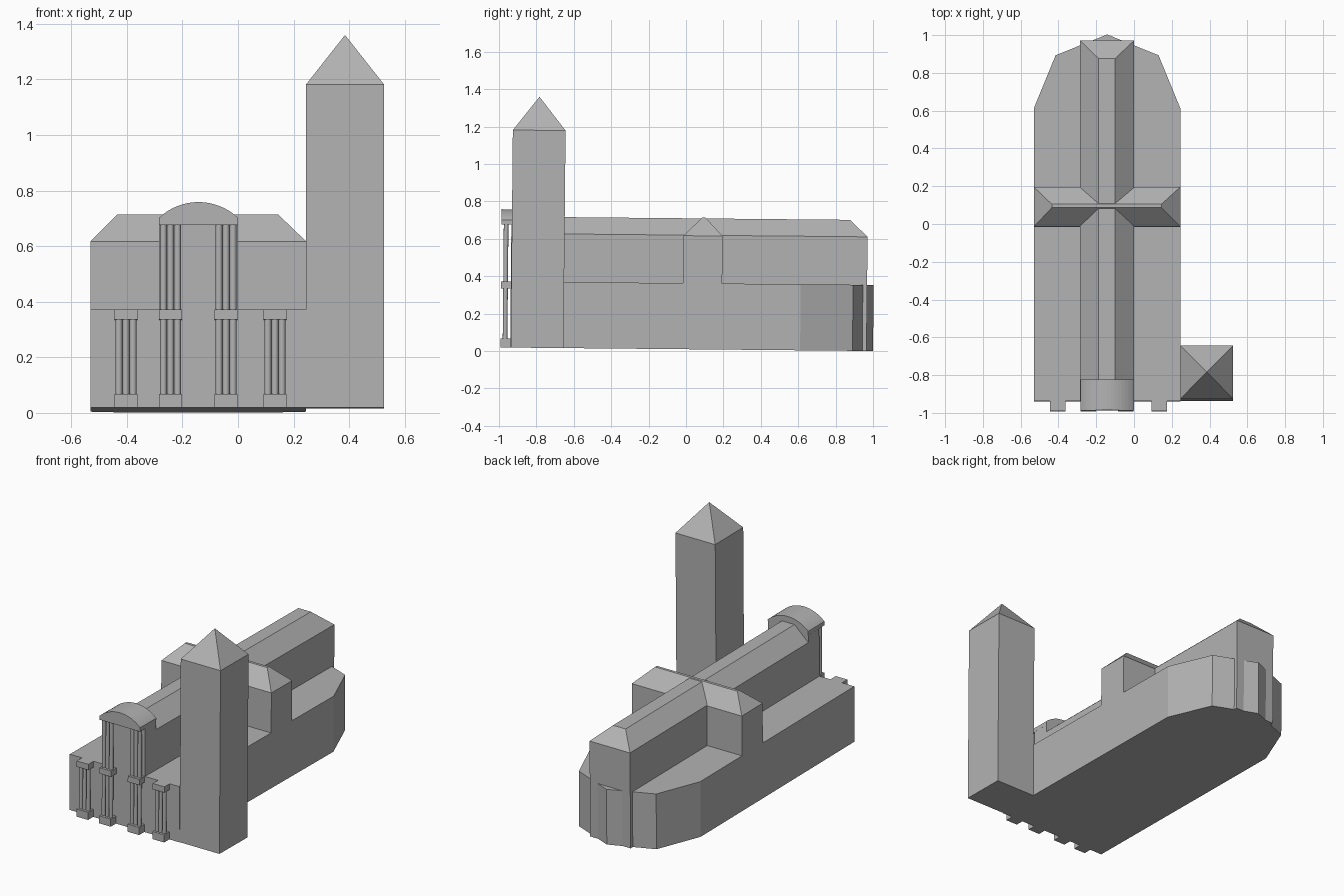
import bpy, bmesh, math
from mathutils import Matrix

cube = bpy.data.objects.get("Cube")
if cube:
    bpy.data.objects.remove(cube, do_unlink=True)

stone = bpy.data.materials.new("grey_stone")
stone.use_nodes = True
GREY = (0.45, 0.45, 0.45, 1)
stone.diffuse_color = GREY
stone.node_tree.nodes["Principled BSDF"].inputs["Base Color"].default_value = GREY

# The whole building leans very slightly: the front sits a touch higher
LEAN = Matrix.Translation((0, 0, 0.01)) @ Matrix.Rotation(-0.0095, 4, "X")


def finish(name, bm):
    bmesh.ops.recalc_face_normals(bm, faces=bm.faces)
    bm.transform(LEAN)
    mesh = bpy.data.meshes.new(name)
    bm.to_mesh(mesh)
    bm.free()
    mesh.materials.append(stone)
    obj = bpy.data.objects.new(name, mesh)
    bpy.context.collection.objects.link(obj)
    return obj


def prism(name, outline, start, depth):
    """Extrude a closed 3D outline along the vector depth."""
    bm = bmesh.new()
    face = bm.faces.new([bm.verts.new(p) for p in outline])
    made = bmesh.ops.extrude_face_region(bm, geom=[face])["geom"]
    bmesh.ops.translate(bm, vec=depth, verts=[v for v in made if isinstance(v, bmesh.types.BMVert)])
    bmesh.ops.translate(bm, vec=start, verts=bm.verts)
    return finish(name, bm)


def rect(x0, x1, y0, y1, z):
    return [(x0, y0, z), (x1, y0, z), (x1, y1, z), (x0, y1, z)]


def box(name, x0, x1, y0, y1, z0, z1):
    return prism(name, rect(x0, x1, y0, y1, 0), (0, 0, z0), (0, 0, z1 - z0))


def hall(name, base, z0, eaves, top, ridge):
    """Walls from z0 to the eaves, closed by a hipped roof with a flat ridge."""
    bm = bmesh.new()
    rings = [[bm.verts.new(p) for p in rect(*r, z)]
             for r, z in ((base, z0), (base, eaves), (top, ridge))]
    for low, high in zip(rings, rings[1:]):
        for i in range(4):
            j = (i + 1) % 4
            bm.faces.new((low[i], low[j], high[j], high[i]))
    bm.faces.new(rings[0])
    bm.faces.new(rings[-1])
    return finish(name, bm)


def column(name, x, z0, z1):
    bm = bmesh.new()
    bmesh.ops.create_cone(bm, cap_ends=True, segments=16, radius1=0.0125, radius2=0.0125, depth=z1 - z0,
                          matrix=Matrix.Translation((x, -0.968, (z0 + z1) / 2)))
    obj = finish(name, bm)
    bpy.context.view_layer.objects.active = obj
    obj.select_set(True)
    bpy.ops.object.shade_smooth_by_angle(angle=math.radians(40))
    obj.select_set(False)


MID, AISLE = -0.142, 0.353

# Low aisles with the faceted apse at the back
aisle_plan = [(-0.53, -0.94, 0), (0.245, -0.94, 0), (0.245, 0.61, 0), (0.13, 0.89, 0),
              (MID, 1.0, 0), (-0.415, 0.89, 0), (-0.53, 0.61, 0)]
prism("aisles", aisle_plan, (0, 0, 0), (0, 0, AISLE))

# Tall nave and crossing transept
hall("nave", (-0.285, 0.0, -0.86, 0.965), 0, 0.61, (-0.188, -0.1, -0.86, 0.87), 0.70)
hall("transept", (-0.53, 0.245, -0.02, 0.19), AISLE, 0.607, (-0.435, 0.145, 0.08, 0.098), 0.704)

# Entrance block carrying the arched gable
box("entrance_wall", -0.285, 0.0, -0.94, -0.83, 0, 0.657)
half, spring, rise = 0.1425, 0.682, 0.057
radius = (half ** 2 + rise ** 2) / (2 * rise)
sweep = math.asin(half / radius)
arch = [(MID - half, 0, 0.657), (MID + half, 0, 0.657)]
for i in range(17):
    a = sweep * (1 - i / 8)
    arch.append((MID + radius * math.sin(a), 0, spring + rise - radius * (1 - math.cos(a))))
gable = prism("arched_gable", arch, (0, -0.993, 0), (0, 0.163, 0))

# Bell tower with pyramid roof
box("tower", 0.245, 0.525, -0.937, -0.655, 0, 1.163)
bm = bmesh.new()
corners = [bm.verts.new(p) for p in rect(0.245, 0.525, -0.937, -0.655, 1.163)]
apex = bm.verts.new((0.385, -0.796, 1.342))
for i in range(4):
    bm.faces.new((corners[i], corners[(i + 1) % 4], apex))
bm.faces.new(corners)
finish("tower_roof", bm)

# Clustered columns on plinths; the inner pairs rise to the gable
for n, (x, tall) in enumerate([(-0.403, False), (-0.243, True), (-0.043, True), (0.133, False)]):
    for part, z0, z1 in (("plinth", 0, 0.048), ("capital", 0.316, AISLE)):
        box(f"{part}_{n}", x - 0.041, x + 0.041, -0.993, -0.94, z0, z1)
    for k in (-1, 0, 1):
        column(f"lower_column_{n}_{k + 1}", x + 0.0255 * k, 0.048, 0.316)
        if tall:
            column(f"upper_column_{n}_{k + 1}", x + 0.0255 * k, AISLE, 0.657)
